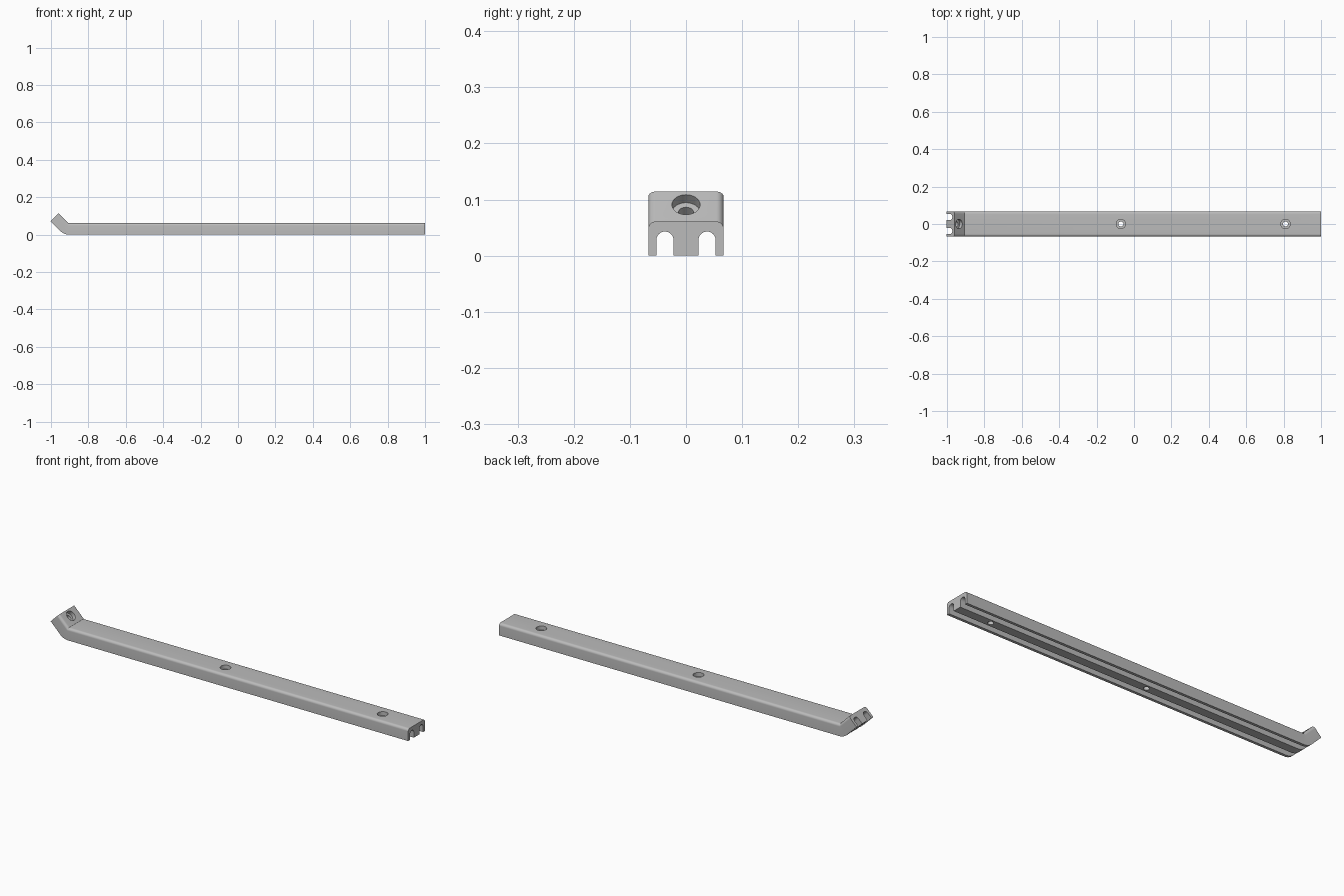
import bpy, bmesh
from math import sin, cos, pi, radians
from mathutils import Matrix, Vector

cube = bpy.data.objects.get("Cube")
if cube:
    bpy.data.objects.remove(cube)

HEIGHT, HALF_W = 0.061, 0.067
BEND_X, BEND = -0.905, radians(45)
TIP = 0.075
INNER = 0.001          # tiny inside radius of the bend

grey = bpy.data.materials.new("light grey")
grey.use_nodes = True
colour = (0.5, 0.5, 0.5, 1)
grey.diffuse_color = colour
grey.node_tree.nodes["Principled BSDF"].inputs["Base Color"].default_value = colour


def arc(cy, cz, r, a0, a1, n):
    """Points on an arc, angles in degrees."""
    angles = [radians(a0 + (a1 - a0) * i / n) for i in range(n + 1)]
    return [(cy + r * cos(a), cz + r * sin(a)) for a in angles]


def make_object(name, bm):
    bmesh.ops.recalc_face_normals(bm, faces=bm.faces)
    mesh = bpy.data.meshes.new(name)
    bm.to_mesh(mesh)
    bm.free()
    mesh.materials.append(grey)
    ob = bpy.data.objects.new(name, mesh)
    bpy.context.collection.objects.link(ob)
    return ob


# Rail section: rounded top corners and two round-topped channels below
fillet, slot_y, slot_r, slot_top = 0.013, 0.0375, 0.0155, 0.043
half = [(slot_y - slot_r, 0)]
half += arc(slot_y, slot_top - slot_r, slot_r, 180, 0, 16)
half += [(slot_y + slot_r, 0), (HALF_W, 0)]
half += arc(HALF_W - fillet, HEIGHT - fillet, fillet, 0, 90, 8)
section = half + [(-y, z) for y, z in reversed(half)]

# Sweep stations: straight end, bend about the inner corner, tilted tip
pivot = Matrix.Translation((BEND_X, 0, HEIGHT + INNER))
stations = [Matrix.Translation((1, 0, 0))]
for i in range(13):
    turn = Matrix.Rotation(BEND * i / 12, 4, 'Y')
    stations.append(pivot @ turn @ Matrix.Translation((0, 0, -HEIGHT - INNER)))
tilted = stations[-1]
stations.append(tilted @ Matrix.Translation((-TIP, 0, 0)))

bm = bmesh.new()
rings = [[bm.verts.new(m @ Vector((0, y, z))) for y, z in section] for m in stations]
for a, b in zip(rings, rings[1:]):
    for i in range(len(section)):
        j = (i + 1) % len(section)
        bm.faces.new((a[i], a[j], b[j], b[i]))
bm.faces.new(rings[0])
bm.faces.new(rings[-1])
rail = make_object("mounting_rail", bm)


# Counterbored screw holes, cut square to the top surface
def cut_hole(frame):
    bm = bmesh.new()
    n = 32
    profile = [(0.0135, -0.03), (0.0135, HEIGHT - 0.02),
               (0.025, HEIGHT - 0.02), (0.025, HEIGHT + 0.02)]
    loops = [[bm.verts.new(frame @ Vector((r * cos(2 * pi * i / n), r * sin(2 * pi * i / n), z)))
              for i in range(n)] for r, z in profile]
    for a, b in zip(loops, loops[1:]):
        for i in range(n):
            j = (i + 1) % n
            bm.faces.new((a[i], a[j], b[j], b[i]))
    bm.faces.new(loops[0])
    bm.faces.new(loops[-1])
    cutter = make_object("hole_cutter", bm)
    cutter.hide_render = True
    mod = rail.modifiers.new("screw_hole", 'BOOLEAN')
    mod.operation, mod.solver, mod.object = 'DIFFERENCE', 'EXACT', cutter
    bpy.context.view_layer.objects.active = rail
    bpy.ops.object.modifier_apply(modifier=mod.name)
    bpy.data.objects.remove(cutter)


for x in (-0.07, 0.81):
    cut_hole(Matrix.Translation((x, 0, 0)))
cut_hole(tilted @ Matrix.Translation((-0.042, 0, 0)))

# Smooth rounded surfaces, keep crisp edges
bpy.ops.object.select_all(action='DESELECT')
rail.select_set(True)
bpy.context.view_layer.objects.active = rail
bpy.ops.object.shade_smooth_by_angle(angle=radians(30))
